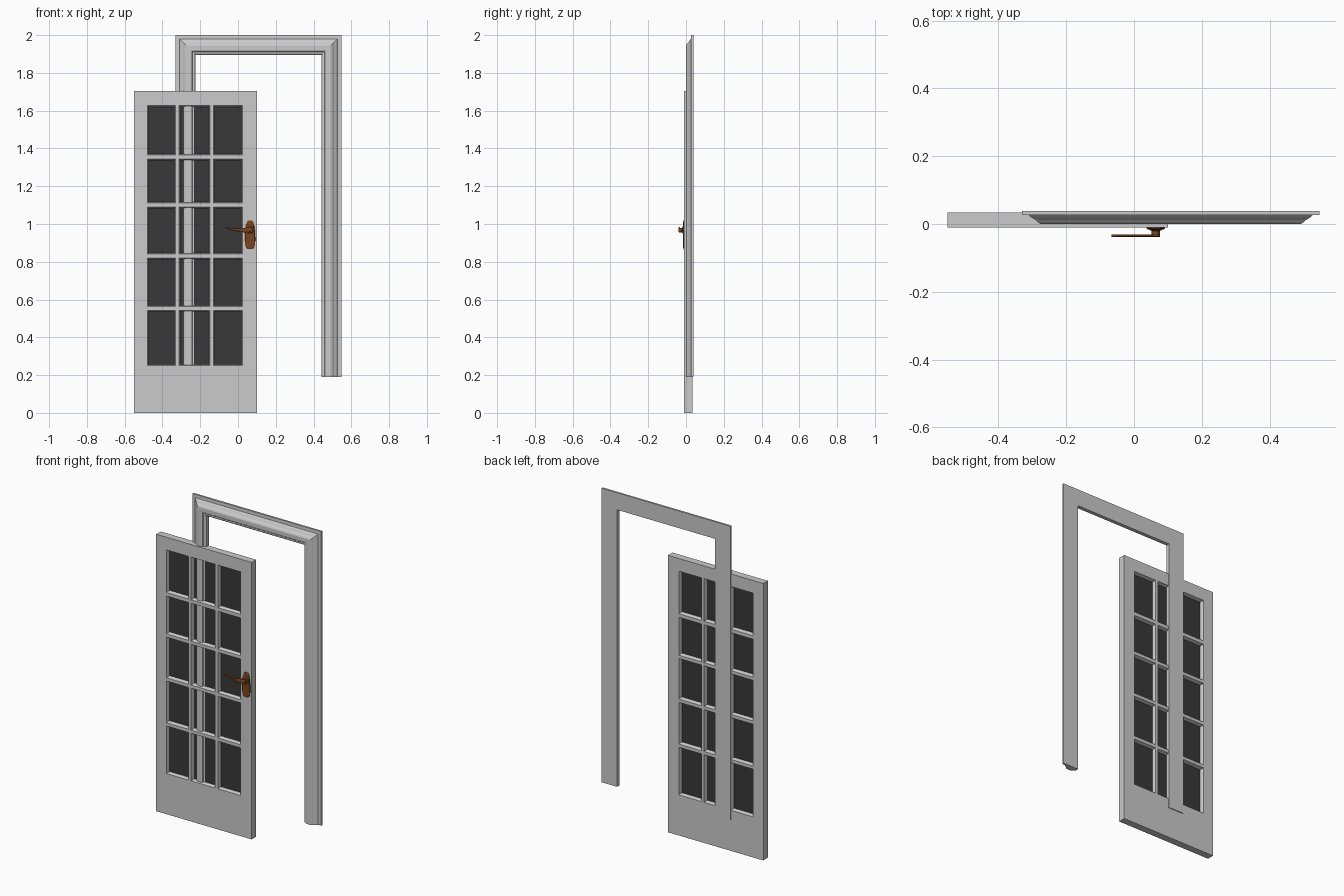
import bpy, bmesh, math

cube = bpy.data.objects.get("Cube")
if cube:
    bpy.data.objects.remove(cube, do_unlink=True)


def material(name, rgb):
    m = bpy.data.materials.new(name)
    m.use_nodes = True
    m.diffuse_color = (*rgb, 1)
    m.node_tree.nodes["Principled BSDF"].inputs["Base Color"].default_value = (*rgb, 1)
    return m


PAINT = material("grey paint", (0.6, 0.6, 0.6))
GLASS = material("dark glass", (0.04, 0.04, 0.04))
BRONZE = material("brown bronze", (0.19, 0.06, 0.015))


def finish(name, bm, *mats):
    bmesh.ops.remove_doubles(bm, verts=bm.verts, dist=0.0001)
    bmesh.ops.recalc_face_normals(bm, faces=bm.faces)
    mesh = bpy.data.meshes.new(name)
    bm.to_mesh(mesh)
    bm.free()
    for m in mats:
        mesh.materials.append(m)
    ob = bpy.data.objects.new(name, mesh)
    bpy.context.collection.objects.link(ob)
    return ob


def face(bm, pts, mat=0):
    f = bm.faces.new([bm.verts.new(p) for p in pts])
    f.material_index = mat


def skin(bm, rings, closed=True):
    """Bridge successive rings of points and cap both ends."""
    for a, b in zip(rings, rings[1:]):
        for i in range(len(a)):
            j = (i + 1) % len(a)
            face(bm, [a[i], a[j], b[j], b[i]])
    face(bm, rings[0])
    face(bm, rings[-1])


# Door leaf: a grid of stiles, rails and bars with sloped reveals
FRONT, BACK, PANE = -0.010, 0.034, 0.012
xs = [-0.55, -0.48, -0.33, -0.312, -0.148, -0.13, 0.025, 0.10]
zs = [0, 0.25, 0.543, 0.563, 0.82, 0.84, 1.09, 1.11, 1.343, 1.365, 1.627, 1.705]


def rect(x0, x1, z0, z1, y, inset=0):
    x0, x1, z0, z1 = x0 + inset, x1 - inset, z0 + inset, z1 - inset
    return [(x0, y, z0), (x1, y, z0), (x1, y, z1), (x0, y, z1)]


bm = bmesh.new()
panes = bmesh.new()
for i, (x0, x1) in enumerate(zip(xs, xs[1:])):
    for k, (z0, z1) in enumerate(zip(zs, zs[1:])):
        cell = (x0, x1, z0, z1)
        if i % 2 and k % 2:
            a = rect(*cell, FRONT)
            b = rect(*cell, PANE, 0.007)
            c = rect(*cell, BACK)
            for n in range(4):
                m = (n + 1) % 4
                face(bm, [a[n], a[m], b[m], b[n]])
                face(bm, [b[n], b[m], c[m], c[n]])
            skin(panes, [rect(*cell, PANE - 0.001, 0.006), rect(*cell, PANE + 0.001, 0.006)])
        else:
            face(bm, rect(*cell, FRONT))
            face(bm, rect(*cell, BACK))
for x0, x1 in zip(xs, xs[1:]):
    for z in (zs[0], zs[-1]):
        face(bm, [(x0, FRONT, z), (x1, FRONT, z), (x1, BACK, z), (x0, BACK, z)])
for z0, z1 in zip(zs, zs[1:]):
    for x in (xs[0], xs[-1]):
        face(bm, [(x, FRONT, z0), (x, FRONT, z1), (x, BACK, z1), (x, BACK, z0)])
finish("door_leaf", bm, PAINT)
finish("glass_panes", panes, GLASS)

# Door casing: moulding profile (distance from outer edge, depth) swept with mitres
profile = [(0, 0.039), (0, 0.027), (0.02, 0.026), (0.028, 0.019), (0.04, 0.012),
           (0.048, 0.004), (0.056, 0.0), (0.078, 0.0), (0.086, 0.003), (0.09, 0.009),
           (0.098, 0.010), (0.105, 0.016), (0.105, 0.039)]
L, R, BOTTOM, TOP = -0.33, 0.547, 0.19, 2.0
bm = bmesh.new()
skin(bm, [[(L + d, y, BOTTOM) for d, y in profile],
          [(L + d, y, TOP - d) for d, y in profile],
          [(R - d, y, TOP - d) for d, y in profile],
          [(R - d, y, BOTTOM) for d, y in profile]])
finish("door_casing", bm, PAINT)


# Handle backplate: long plate with arched ends and a narrower top
def plate_outline(y, s):
    pts = []
    for n in range(24):
        t = 2 * math.pi * n / 24
        c, q = math.cos(t), math.sin(t)
        px = math.copysign(abs(c) ** 0.45, c) * (0.027 - 0.004 * q)
        pts.append((0.064 + s * px, y, 0.943 + s * q * 0.077))
    return pts


bm = bmesh.new()
skin(bm, [plate_outline(FRONT + 0.002, 1), plate_outline(-0.013, 1), plate_outline(-0.0155, 0.88)])
finish("handle_backplate", bm, BRONZE)


# Handle spindle: collar and stem turned about the depth axis
def circle(r, y):
    return [(0.064 + r * math.cos(math.pi * n / 8), y, 0.968 + r * math.sin(math.pi * n / 8))
            for n in range(16)]


bm = bmesh.new()
skin(bm, [circle(0.02, -0.012), circle(0.018, -0.018), circle(0.012, -0.02),
          circle(0.012, -0.036), circle(0.009, -0.039)])
stem = finish("handle_stem", bm, BRONZE)

# Lever: flat bar sweeping sideways in a gentle wave
bm = bmesh.new()
rings = []
for n in range(13):
    t = n / 12
    x = 0.076 - 0.142 * t
    z = 0.970 - 0.008 * math.sin(t * math.pi * 1.6) * t
    h = 0.011 * (1 - t) + 0.004
    rings.append([(x, -0.039, z - h * 0.6), (x, -0.039, z + h * 0.6),
                  (x, -0.036, z + h), (x, -0.031, z + h), (x, -0.031, z - h), (x, -0.036, z - h)])
skin(bm, rings)
finish("handle_lever", bm, BRONZE)

# Soft shading on the round stem only
bpy.ops.object.select_all(action="DESELECT")
stem.select_set(True)
bpy.context.view_layer.objects.active = stem
bpy.ops.object.shade_smooth_by_angle(angle=math.radians(35))
